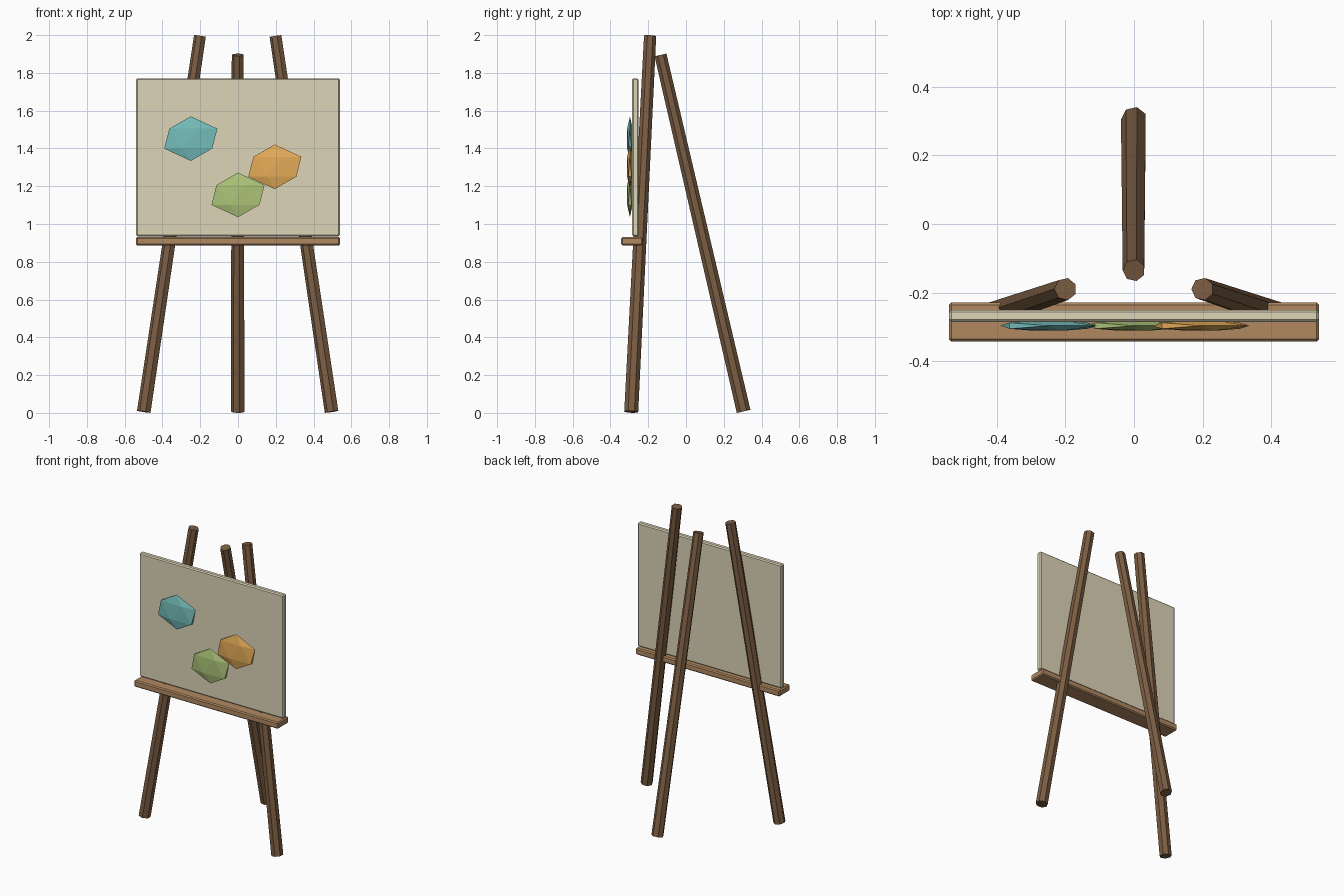
import bpy
import bmesh
from mathutils import Vector, Matrix

cube = bpy.data.objects.get("Cube")
if cube:
    bpy.data.objects.remove(cube, do_unlink=True)


def material(name, rgb):
    mat = bpy.data.materials.new(name)
    mat.use_nodes = True
    mat.diffuse_color = (*rgb, 1)
    mat.node_tree.nodes["Principled BSDF"].inputs["Base Color"].default_value = (*rgb, 1)
    return mat


dark_wood = material("dark wood", (0.20, 0.11, 0.055))
light_wood = material("light wood", (0.44, 0.25, 0.12))
cream = material("cream canvas", (0.72, 0.66, 0.48))
teal = material("teal paint", (0.18, 0.52, 0.50))
orange = material("orange paint", (0.80, 0.42, 0.10))
green = material("green paint", (0.42, 0.56, 0.19))


def add_object(name, bm, mat):
    mesh = bpy.data.meshes.new(name)
    bm.to_mesh(mesh)
    bm.free()
    mesh.materials.append(mat)
    obj = bpy.data.objects.new(name, mesh)
    bpy.context.collection.objects.link(obj)
    return obj


def leg(name, foot, top):
    """Tapered seven-sided pole between two points."""
    foot, top = Vector(foot), Vector(top)
    axis = top - foot
    turn = Vector((0, 0, 1)).rotation_difference(axis).to_matrix().to_4x4()
    spin = Matrix.Rotation(1.5708, 4, "Z")
    bm = bmesh.new()
    bmesh.ops.create_cone(bm, cap_ends=True, segments=7, radius1=0.038, radius2=0.033,
                          depth=axis.length,
                          matrix=Matrix.Translation((foot + top) / 2) @ turn @ spin)
    add_object(name, bm, dark_wood)


def board(name, centre, size, mat):
    """Box with narrow bevelled edges."""
    bm = bmesh.new()
    bmesh.ops.create_cube(bm, size=1, matrix=Matrix.Translation(centre) @ Matrix.Diagonal((*size, 1)))
    obj = add_object(name, bm, mat)
    bevel = obj.modifiers.new("edge bevel", "BEVEL")
    bevel.width = 0.007
    bevel.segments = 1


def dab(name, x, z, mat):
    """Flattened faceted blob of paint."""
    bm = bmesh.new()
    bmesh.ops.create_icosphere(bm, subdivisions=1, radius=1,
                               matrix=Matrix.Translation((x, -0.297, z))
                               @ Matrix.Diagonal((0.157, 0.017, 0.118, 1)))
    add_object(name, bm, mat)


# Three legs
for side, sign in (("left", 1), ("right", -1)):
    leg(f"{side}_front_leg", (sign * 0.497, -0.29, 0.006), (sign * 0.2, -0.19, 1.995))
leg("back_leg", (0, 0.305, 0.008), (0, -0.135, 1.895))

# Canvas and the tray it rests on
board("canvas", (0, -0.268, 1.353), (1.08, 0.035, 0.836), cream)
board("tray", (0, -0.286, 0.909), (1.08, 0.114, 0.044), light_wood)

# Paint dabs
dab("teal_dab", -0.25, 1.452, teal)
dab("orange_dab", 0.195, 1.303, orange)
dab("green_dab", 0, 1.154, green)
